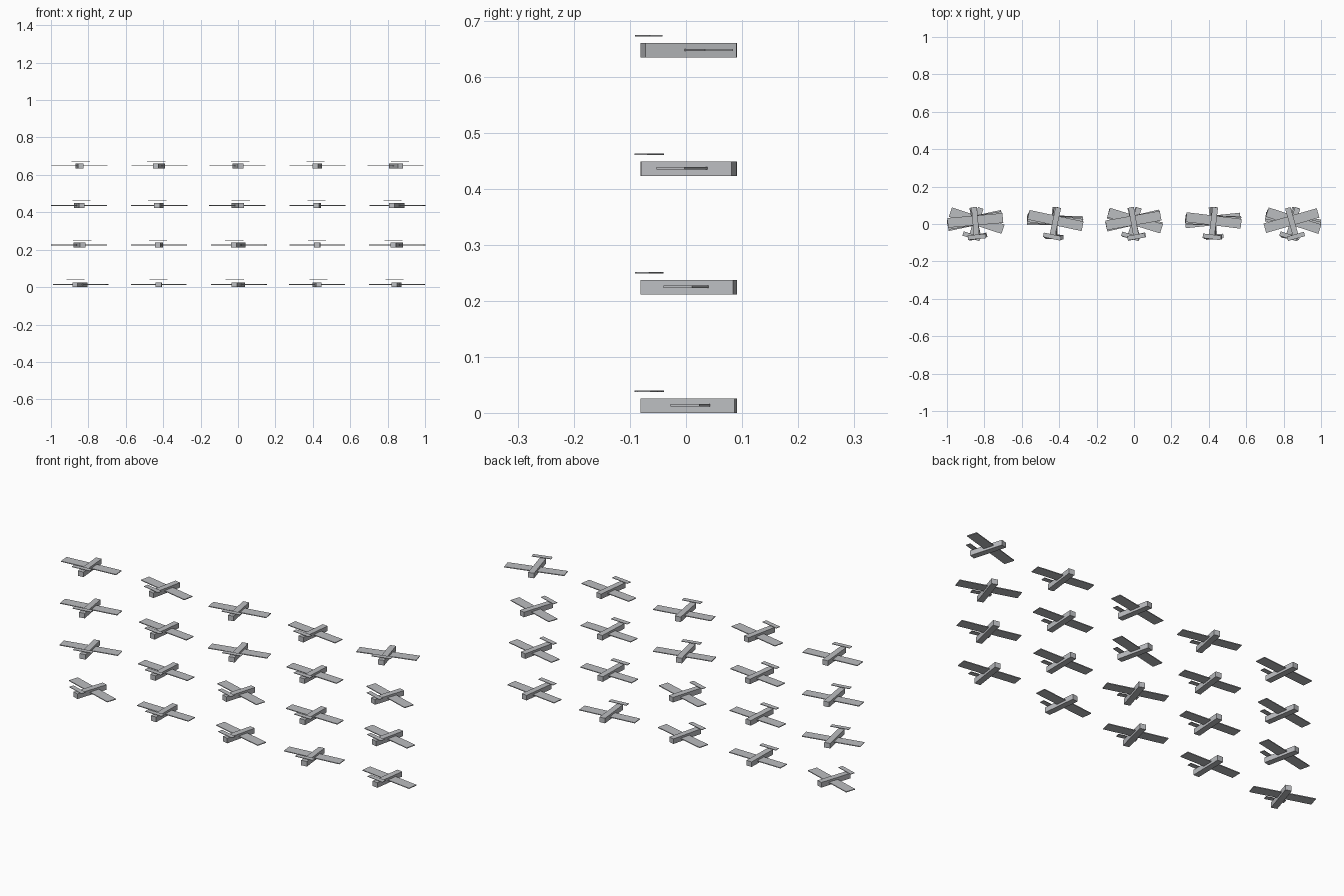
import bpy
import bmesh
from math import radians
from mathutils import Matrix, Vector

cube = bpy.data.objects.get("Cube")
if cube:
    bpy.data.objects.remove(cube, do_unlink=True)

# Single pale grey paint
grey = bpy.data.materials.new("pale_grey")
grey.use_nodes = True
colour = (0.50, 0.51, 0.53, 1)
grey.diffuse_color = colour
grey.node_tree.nodes["Principled BSDF"].inputs["Base Color"].default_value = colour


def box_mesh(name, size, centre):
    """Box mesh whose origin is the pivot of the aircraft."""
    bm = bmesh.new()
    bmesh.ops.create_cube(
        bm, size=1,
        matrix=Matrix.Translation(centre) @ Matrix.Diagonal(Vector(size)).to_4x4())
    mesh = bpy.data.meshes.new(name)
    bm.to_mesh(mesh)
    bm.free()
    mesh.materials.append(grey)
    return mesh


# Shared parts of one glider: body, wing and raised small plane at the front
parts = [
    box_mesh("fuselage", (0.030, 0.170, 0.026), (0, 0.005, 0.013)),
    box_mesh("wing", (0.296, 0.052, 0.004), (0, 0.019, 0.0135)),
    box_mesh("tailplane", (0.095, 0.024, 0.0025), (0, -0.069, 0.039)),
]

# Heading of every glider in degrees, one list per level from the ground up
headings = [
    (-18, -1, -14, 6, -8),
    (12, -4, -17, -1, -13),
    (9, -7, 13, -3, -18),
    (5, -12, 10, -7, 16),
]
column_gap, level_gap = 0.4235, 0.2117

# Flock laid out on an upright grid
for level, row in enumerate(headings):
    for column, heading in enumerate(row):
        for mesh in parts:
            part = bpy.data.objects.new(
                f"{mesh.name}_level{level + 1}_column{column + 1}", mesh)
            part.location = ((column - 2) * column_gap, 0, level * level_gap)
            part.rotation_euler.z = radians(heading)
            bpy.context.collection.objects.link(part)
